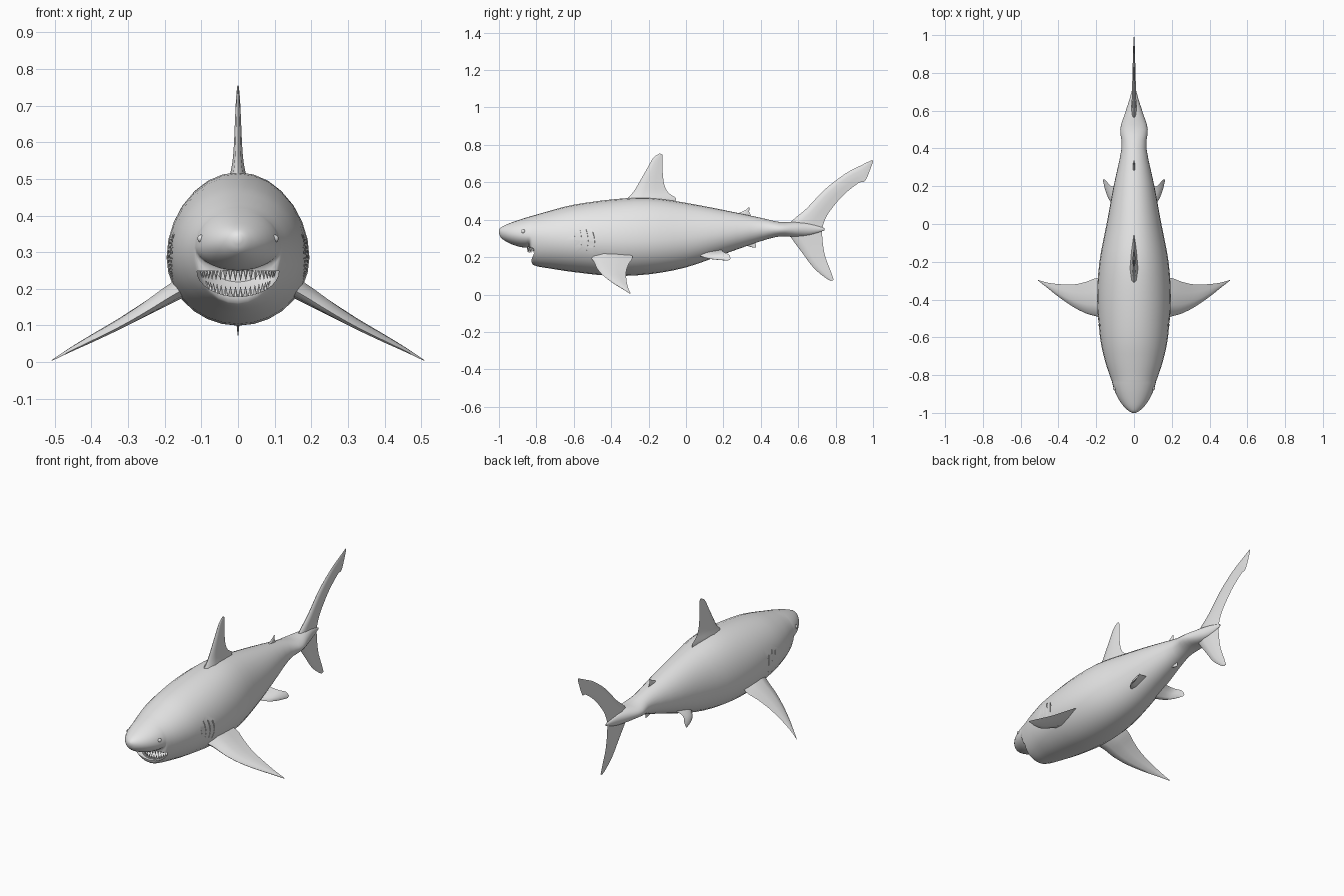
import bpy, bmesh, math
from mathutils import Vector, Matrix

if "Cube" in bpy.data.objects:
    bpy.data.objects.remove(bpy.data.objects["Cube"])

grey = bpy.data.materials.new("plain grey")
grey.diffuse_color = (0.8, 0.8, 0.8, 1)
grey.use_nodes = True
grey.node_tree.nodes["Principled BSDF"].inputs["Base Color"].default_value = grey.diffuse_color


def finish(bm, name, smooth=40):
    bmesh.ops.recalc_face_normals(bm, faces=bm.faces)
    mesh = bpy.data.meshes.new(name)
    bm.to_mesh(mesh)
    bm.free()
    ob = bpy.data.objects.new(name, mesh)
    bpy.context.collection.objects.link(ob)
    mesh.materials.append(grey)
    if smooth:
        shade(ob, smooth)
    return ob


def activate(ob):
    bpy.ops.object.select_all(action='DESELECT')
    ob.select_set(True)
    bpy.context.view_layer.objects.active = ob


def shade(ob, angle):
    activate(ob)
    bpy.ops.object.shade_smooth_by_angle(angle=math.radians(angle))


def spline(rows, steps):
    """Smooth curve through rows of numbers."""
    out = []
    for i in range(len(rows) - 1):
        p = rows[max(i - 1, 0)], rows[i], rows[i + 1], rows[min(i + 2, len(rows) - 1)]
        for k in range(steps):
            t = k / steps
            out.append([b + t / 2 * (c - a + t * (2*a - 5*b + 4*c - d + t * (3*b - a - 3*c + d)))
                        for a, b, c, d in zip(*p)])
    return out + [list(rows[-1])]


def loft(rings, name, smooth=40):
    bm = bmesh.new()
    loops = [[bm.verts.new(p) for p in ring] for ring in rings]
    n = len(loops[0])
    for a, b in zip(loops, loops[1:]):
        for i in range(n):
            j = (i + 1) % n
            bm.faces.new((a[i], a[j], b[j], b[i]))
    bm.faces.new(loops[0])
    bm.faces.new(loops[-1])
    return finish(bm, name, smooth)


# fin cross-section: position along the chord, share of the thickness
FOIL = [(0, 0), (.06, .6), (.3, 1), (.65, .6), (1, 0), (.65, -.6), (.3, -1), (.06, -.6)]


def fin(name, rows, across=(1, 0, 0), steps=3):
    """Rows: leading x, y, z, trailing x, y, z, half thickness."""
    across = Vector(across).normalized()
    rings = []
    for r in spline(rows, steps):
        lead, trail = Vector(r[:3]), Vector(r[3:6])
        rings.append([lead.lerp(trail, c) + across * (t * max(r[6], .001)) for c, t in FOIL])
    return loft(rings, name, 50)


def middle_fin(name, rows, steps=3):
    """Rows: leading y, z, trailing y, z, half thickness."""
    return fin(name, [(0, a, b, 0, c, d, t) for a, b, c, d, t in rows], steps=steps)


def cut(ob, cutter):
    mod = ob.modifiers.new("cut", 'BOOLEAN')
    mod.object = cutter
    mod.operation = 'DIFFERENCE'
    mod.solver = 'EXACT'
    activate(ob)
    bpy.ops.object.modifier_apply(modifier=mod.name)
    bpy.data.objects.remove(cutter)


# Body: y, half width, top, bottom, height of widest point
BODY = [
    (-1, .008, .345, .328, .336), (-.99, .028, .358, .305, .333), (-.965, .055, .372, .285, .328),
    (-.93, .08, .386, .268, .323), (-.89, .1, .40, .255, .318), (-.855, .112, .411, .25, .315),
    (-.835, .117, .417, .248, .312), (-.825, .12, .42, .172, .31), (-.80, .129, .427, .152, .306),
    (-.72, .155, .45, .138, .30), (-.6, .18, .48, .12, .292), (-.4, .195, .508, .10, .285),
    (-.2, .183, .518, .108, .285), (0, .145, .49, .145, .30), (.2, .108, .452, .215, .325),
    (.4, .066, .41, .285, .348), (.5, .073, .388, .31, .347), (.58, .05, .388, .308, .348),
    (.66, .024, .38, .316, .349), (.74, .003, .355, .343, .35)]
rings = []
for y, w, top, bot, mid in spline(BODY, 3):
    ring = []
    for i in range(28):
        a = math.tau * i / 28
        s = math.sin(a)
        ring.append((w * math.cos(a), y, mid + s * (top - mid if s > 0 else mid - bot)))
    rings.append(ring)
body = loft(rings, "body", 0)

# Open mouth: half-ellipse channel narrowing towards the throat
mouth = []
for y, w, h in ((-1.05, .112, .07), (-.78, .112, .07), (-.74, .10, .058), (-.70, .06, .03)):
    mouth.append([(w * math.cos(a), y, .249 - h * math.sin(a))
                  for a in (math.pi * i / 16 for i in range(17))])
cut(body, loft(mouth, "mouth_cutter", 0))

# Gill slits on both flanks
for side in (-1, 1):
    for y, low, high in ((-.6, .21, .37), (-.565, .215, .36), (-.53, .22, .35), (-.495, .225, .335)):
        slit = []
        for k in range(5):
            t = k / 4
            z = low + (high - low) * t
            yy = y + .012 * math.sin(math.pi * t)
            x0 = .168 + .012 * math.sin(math.pi * t) + (y + .6) * .08
            slit.append([(side * x0, yy - .012, z), (side * .25, yy + .008, z),
                         (side * .25, yy + .018, z), (side * x0, yy - .005, z)])
        cut(body, loft(slit, "gill_cutter", 0))
shade(body, 40)

# Teeth: one upper and one lower arc of small cones
for name, count, ax, by, down in (("upper_teeth", 22, .1, .105, True),
                                  ("lower_teeth", 20, .088, .068, False)):
    bm = bmesh.new()
    for i in range(count):
        a = math.pi * (i + .5) / count
        x, y = ax * math.cos(a), -.74 - by * math.sin(a)
        size = .018 + .012 * math.sin(a)
        if down:
            z = .252 - size / 2
        else:
            z = .246 - .07 * math.sqrt(1 - (x / .112) ** 2) + size / 2
        m = Matrix.Translation((x, y, z)) @ Matrix.Rotation(a, 4, 'Z')
        if down:
            m = m @ Matrix.Rotation(math.pi, 4, 'X')
        bmesh.ops.create_cone(bm, cap_ends=True, segments=6, radius1=.007, radius2=.0005,
                              depth=size, matrix=m)
    finish(bm, name)

# Eyes
for side in (-1, 1):
    bm = bmesh.new()
    bmesh.ops.create_uvsphere(bm, u_segments=14, v_segments=10, radius=.011,
                              matrix=Matrix.Translation((side * .1, -.87, .337)))
    finish(bm, "eye")

# Fins on the centre line
middle_fin("dorsal_fin", [
    (-.34, .48, -.07, .48, .03), (-.315, .512, -.053, .513, .022), (-.28, .55, -.095, .545, .015),
    (-.25, .60, -.117, .59, .011), (-.21, .67, -.125, .66, .008), (-.175, .73, -.126, .715, .005),
    (-.14, .755, -.127, .748, .002)])
middle_fin("second_dorsal_fin", [
    (.25, .42, .34, .415, .009), (.285, .437, .345, .425, .006),
    (.315, .45, .338, .442, .004), (.335, .466, .34, .463, .001)])
middle_fin("anal_fin", [
    (.26, .285, .36, .29, .009), (.30, .268, .372, .272, .006), (.355, .252, .375, .25, .002)])
middle_fin("tail_fin", [
    (.775, .072, .79, .078, .001), (.74, .093, .772, .13, .004), (.68, .145, .745, .20, .007),
    (.62, .225, .732, .27, .010), (.565, .30, .728, .32, .014), (.54, .35, .729, .35, .016),
    (.57, .397, .737, .385, .014), (.645, .46, .765, .44, .011), (.74, .56, .84, .53, .009),
    (.85, .645, .925, .598, .006), (.935, .69, .96, .61, .004), (.995, .72, 1, .71, .001)])

# Paired fins
for side in (-1, 1):
    pectoral = [
        (.13, -.52, .21, .13, -.31, .235, .028), (.19, -.492, .175, .19, -.285, .20, .024),
        (.25, -.475, .138, .25, -.305, .165, .018), (.32, -.44, .098, .32, -.32, .122, .013),
        (.40, -.385, .058, .40, -.318, .075, .009), (.46, -.337, .029, .46, -.31, .038, .005),
        (.508, -.30, .004, .508, -.296, .006, .001)]
    pelvic = [
        (.06, .05, .215, .06, .19, .24, .012), (.12, .11, .195, .12, .20, .228, .009),
        (.148, .17, .186, .15, .232, .212, .006), (.163, .225, .182, .165, .237, .19, .001)]
    for name, rows, across in (("pectoral_fin", pectoral, (.5, 0, .87)),
                               ("pelvic_fin", pelvic, (.6, 0, .8))):
        rows = [(side * r[0], r[1], r[2], side * r[3], r[4], r[5], r[6]) for r in rows]
        fin(name, rows, (side * across[0], 0, across[2]))
